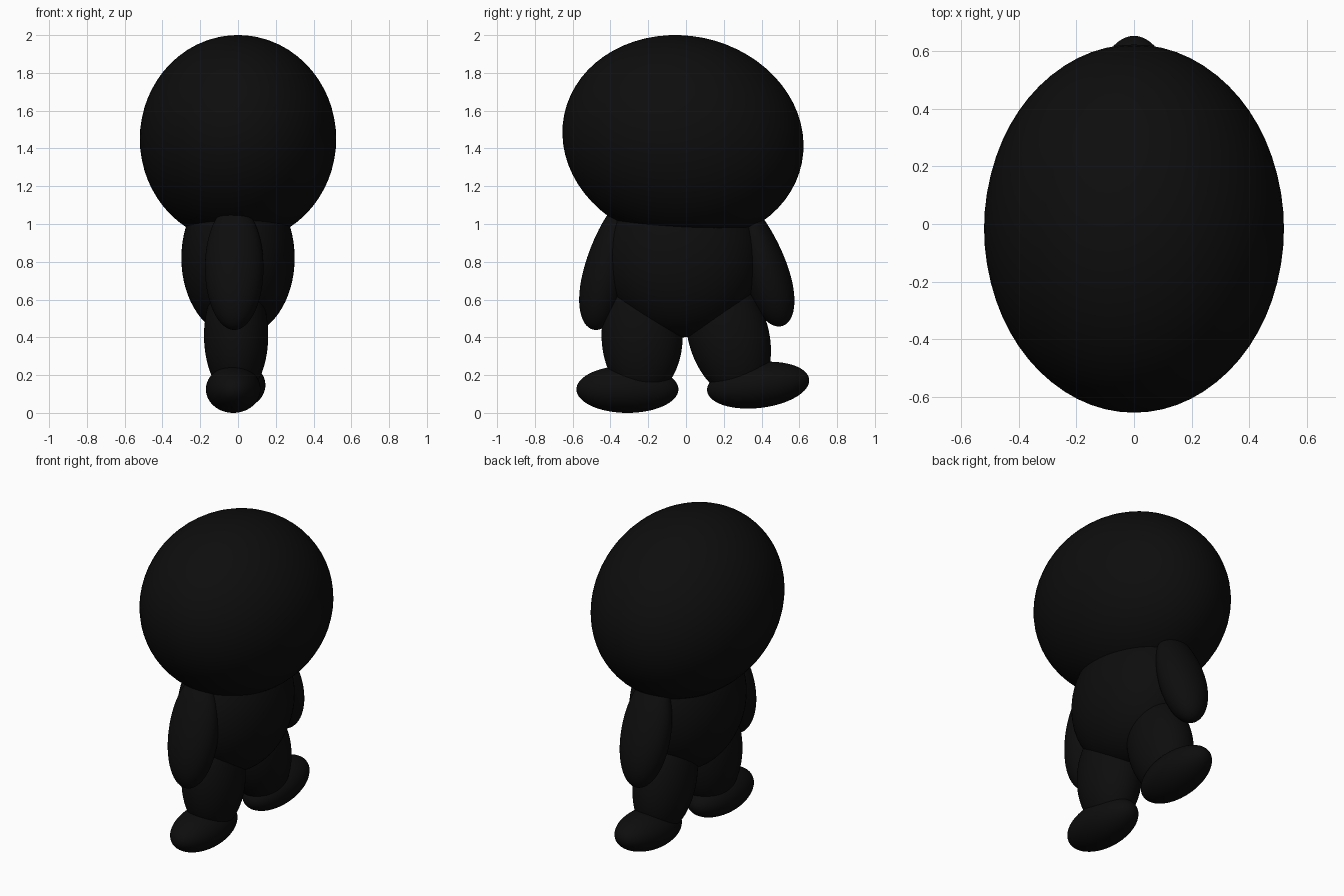
import bpy
from math import radians

if "Cube" in bpy.data.objects:
    bpy.data.objects.remove(bpy.data.objects["Cube"])

black = bpy.data.materials.new("black")
black.diffuse_color = (0.004, 0.004, 0.004, 1)
black.use_nodes = True
black.node_tree.nodes["Principled BSDF"].inputs["Base Color"].default_value = black.diffuse_color


def blob(name, centre, radii, tilt=0.0, taper=0.0):
    """Smooth ellipsoid tilted about x; taper fattens its lower end along y."""
    bpy.ops.mesh.primitive_uv_sphere_add(segments=64, ring_count=32, location=centre)
    ob = bpy.context.object
    ob.name = name
    for v in ob.data.vertices:
        v.co.y *= 1 - taper * v.co.z
    ob.scale = radii
    ob.rotation_euler.x = radians(tilt)
    bpy.ops.object.transform_apply(location=False, rotation=True, scale=True)
    bpy.ops.object.shade_smooth()
    ob.data.materials.append(black)
    return ob


# Head and body
blob("head", (0, -0.016, 1.45), (0.52, 0.642, 0.546), -11.6)
blob("body", (0, -0.02, 0.82), (0.30, 0.41, 0.42))

# Arms, wider at the hands
blob("front_arm", (-0.02, -0.42, 0.77), (0.155, 0.115, 0.337), -12, 0.25)
blob("back_arm", (-0.01, 0.415, 0.78), (0.155, 0.115, 0.334), 16.5, 0.25)

# Legs
blob("front_leg", (-0.01, -0.232, 0.41), (0.17, 0.215, 0.33))
blob("back_leg", (-0.01, 0.225, 0.41), (0.17, 0.213, 0.338), 16)

# Feet
blob("front_foot", (-0.025, -0.31, 0.125), (0.145, 0.27, 0.125))
blob("back_foot", (0.0, 0.382, 0.147), (0.145, 0.272, 0.121), 6.6)
